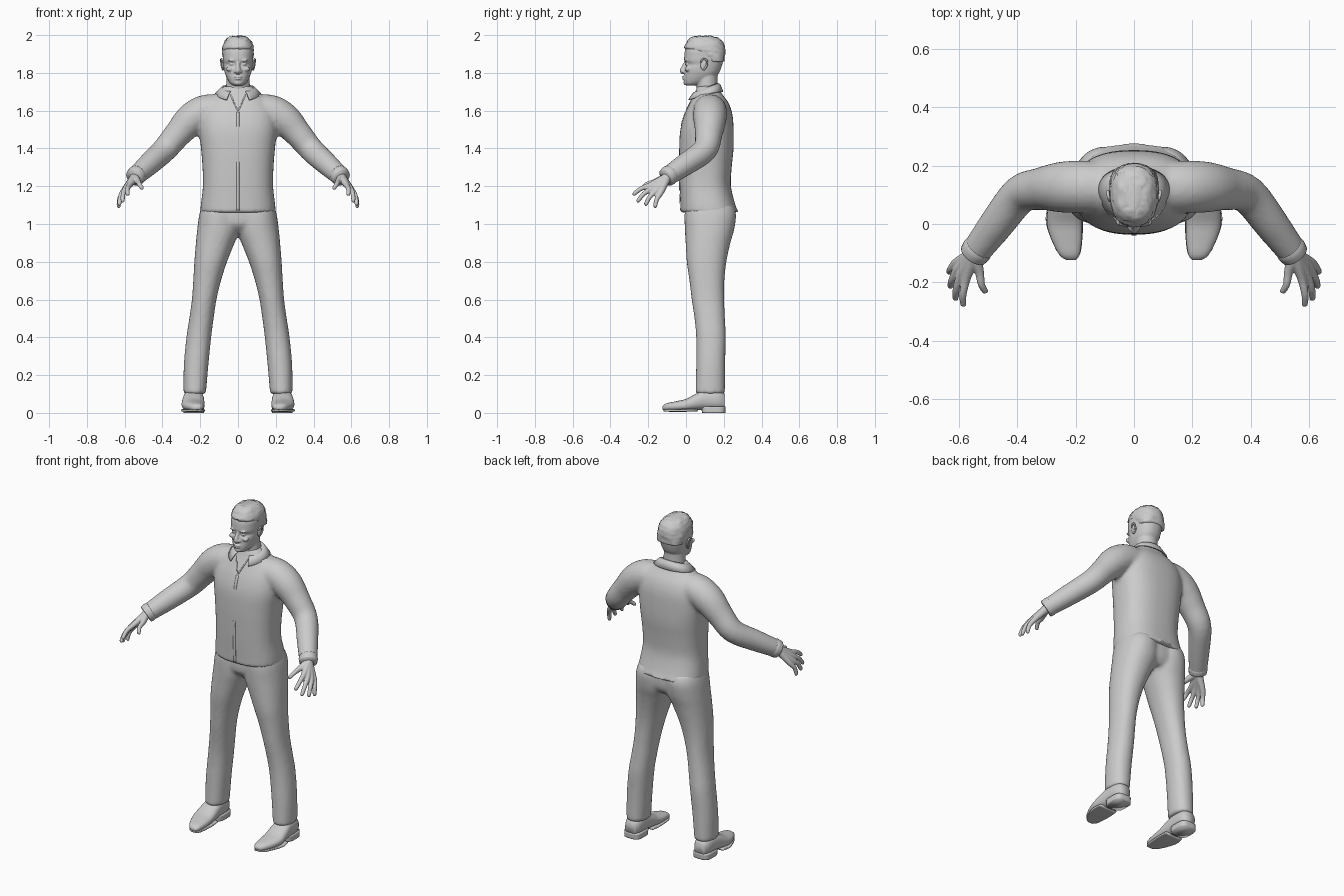
import bpy, bmesh, math, random
from mathutils import Vector

random.seed(4)
if "Cube" in bpy.data.objects:
    bpy.data.objects.remove(bpy.data.objects["Cube"])

grey = bpy.data.materials.new("plain grey")
grey.use_nodes = True
grey.diffuse_color = (0.6, 0.6, 0.6, 1)
grey.node_tree.nodes["Principled BSDF"].inputs["Base Color"].default_value = (0.6, 0.6, 0.6, 1)


def finish(name, bm, mirror=False, voxel=0, smooth=0):
    """Turn a bmesh into an object, optionally mirrored and fused into one skin."""
    bmesh.ops.recalc_face_normals(bm, faces=bm.faces)
    me = bpy.data.meshes.new(name)
    bm.to_mesh(me)
    bm.free()
    me.shade_smooth()
    me.materials.append(grey)
    ob = bpy.data.objects.new(name, me)
    bpy.context.collection.objects.link(ob)
    if mirror:
        ob.modifiers.new("mirror", 'MIRROR').use_mirror_merge = False
    if voxel:
        m = ob.modifiers.new("fuse", 'REMESH')
        m.mode = 'VOXEL'
        m.voxel_size = voxel
        m.use_smooth_shade = True
    if smooth:
        m = ob.modifiers.new("soften", 'SMOOTH')
        m.factor, m.iterations = 0.5, smooth
    return ob


def spline(rows, steps):
    """Catmull-Rom interpolation of rows of numbers."""
    rows = [Vector(r) for r in rows]
    out = []
    for i in range(len(rows) - 1):
        b, c = rows[i], rows[i + 1]
        a = rows[max(i - 1, 0)]
        d = rows[min(i + 2, len(rows) - 1)]
        for k in range(steps):
            t = k / steps
            out.append(b + ((c - a) * t + (2*a - 5*b + 4*c - d) * t**2 + (3*b - a - 3*c + d) * t**3) / 2)
    return out + [rows[-1]]


def skin(bm, rings, closed=True):
    """Bridge rings of points with quads and cap the ends."""
    vs = [[bm.verts.new(p) for p in ring] for ring in rings]
    n = len(vs[0])
    for a, b in zip(vs, vs[1:]):
        for j in range(n if closed else n - 1):
            k = (j + 1) % n
            bm.faces.new((a[j], a[k], b[k], b[j]))
    if closed:
        bm.faces.new(vs[0])
        bm.faces.new(vs[-1])


def loft(bm, rows, power=2.3, axis='Z', n=40, steps=4):
    """Rows are (position, x0, x1, other0, other1): extents of each cross-section."""
    def se(v):
        return math.copysign(abs(v) ** (2 / power), v)
    rings = []
    for t, x0, x1, b0, b1 in spline(rows, steps):
        ring = []
        for j in range(n):
            a = math.tau * j / n
            x = (x0 + x1) / 2 + (x1 - x0) / 2 * se(math.cos(a))
            b = (b0 + b1) / 2 + (b1 - b0) / 2 * se(math.sin(a))
            ring.append((x, b, t) if axis == 'Z' else (x, t, b))
        rings.append(ring)
    skin(bm, rings)


def centred(rows):
    return [(z, -w, w, f, b) for z, w, f, b in rows]


def tube(bm, pts, n=20, steps=4):
    """Round tube along (x, y, z, radius) points."""
    path = spline(pts, steps)
    rings = []
    for i, p in enumerate(path):
        d = (path[min(i + 1, len(path) - 1)] - path[max(i - 1, 0)]).to_3d()
        q = d.to_track_quat('Z', 'Y')
        rings.append([p.to_3d() + q @ Vector((math.cos(math.tau * j / n), math.sin(math.tau * j / n), 0)) * p[3]
                      for j in range(n)])
    skin(bm, rings)


def blob(bm, centre, size):
    r = bmesh.ops.create_uvsphere(bm, u_segments=20, v_segments=12, radius=1)
    for v in r["verts"]:
        v.co = Vector(c + s * q for c, s, q in zip(centre, size, v.co))


# Jacket: body and sleeves fused
bm = bmesh.new()
loft(bm, centred([(1.06, .2, -.03, .28), (1.1, .197, -.03, .262), (1.2, .186, -.034, .238),
                  (1.3, .188, -.036, .242), (1.4, .196, -.036, .252), (1.5, .206, -.03, .252),
                  (1.58, .2, -.008, .246), (1.64, .17, .02, .226), (1.69, .115, .045, .19),
                  (1.73, .075, .06, .168)]), 2.5)
for s in (1, -1):
    tube(bm, [(s * x, y, z, r) for x, y, z, r in
              [(.1, .125, 1.6, .088), (.18, .127, 1.592, .09), (.25, .126, 1.55, .087), (.32, .12, 1.475, .073),
               (.39, .1, 1.392, .066), (.47, 0, 1.318, .06), (.545, -.1, 1.25, .05)]])
jacket = finish("jacket", bm, voxel=.011, smooth=4)

# Sleeve cuffs
bm = bmesh.new()
tube(bm, [(.53, -.08, 1.264, .051), (.538, -.09, 1.257, .053), (.549, -.105, 1.246, .05)])
finish("sleeve_cuffs", bm, mirror=True)

# Collar: folded strip round the neck, open at the front
bm = bmesh.new()
rings = []
for i in range(41):
    a = math.radians(-150 + 7.5 * i)
    s, c = math.sin(a), math.cos(a)
    front = (1 - c) / 2
    inner = Vector((.07 * s, .11 + .06 * c, 1.745 - .045 * front))
    outer = Vector((.12 * s, .115 + (.1 - .02 * c) * c, 1.70 - .05 * front ** 2))
    fold = inner.lerp(outer, .4) + Vector((0, 0, .01))
    rings.append([inner - Vector((0, 0, .03)), inner, fold, outer])
skin(bm, rings, closed=False)
collar = finish("collar", bm)
m = collar.modifiers.new("thickness", 'SOLIDIFY')
m.thickness, m.offset = .006, 0


def strip(name, a, b, width, mirror=False):
    """Thin plate that hugs the jacket."""
    a, b = Vector(a), Vector(b)
    side = Vector((width / 2, 0, 0))
    bm = bmesh.new()
    skin(bm, [[a.lerp(b, t / 30) - side, a.lerp(b, t / 30) + side] for t in range(31)], closed=False)
    ob = finish(name, bm, mirror)
    m = ob.modifiers.new("hug", 'SHRINKWRAP')
    m.target, m.offset = jacket, .002
    m = ob.modifiers.new("thickness", 'SOLIDIFY')
    m.thickness, m.offset = .002, 0


strip("front_placket", (0, -.05, 1.065), (0, -.02, 1.6), .016)
strip("neckline_edges", (.003, -.01, 1.605), (.04, .03, 1.69), .006, True)

# Trousers: both legs and the seat fused
bm = bmesh.new()
loft(bm, [(.1, .17, .288, .05, .206), (.25, .157, .287, .054, .207), (.4, .142, .273, .054, .211),
          (.5, .129, .258, .045, .206), (.6, .114, .244, .03, .202), (.7, .09, .237, .018, .203),
          (.8, .058, .231, .004, .214), (.9, .018, .223, -.002, .235), (.97, -.01, .216, -.006, .255),
          (1.05, -.01, .205, -.008, .265), (1.1, -.01, .19, 0, .25)], 2.2)
loft(bm, [(.95, -.09, .09, .05, .22), (1, -.19, .19, .0, .25), (1.1, -.19, .19, 0, .25)])
finish("trousers", bm, mirror=True, voxel=.011, smooth=4)

# Shoes, with soles and heel blocks
bm = bmesh.new()
loft(bm, [(-.124, .2, .23, .018, .035), (-.105, .186, .256, .012, .05), (-.05, .178, .284, .01, .062),
          (0, .177, .298, .01, .074), (.05, .178, .296, .013, .1), (.1, .181, .29, .016, .122),
          (.17, .184, .284, .015, .122), (.205, .2, .268, .02, .1)], 2.4, 'Y', 28)
finish("shoes", bm, mirror=True)
bm = bmesh.new()
loft(bm, [(-.12, .196, .235, .008, .02), (-.09, .181, .266, .006, .02), (0, .174, .301, .006, .02),
          (.06, .178, .296, .008, .022)], 5, 'Y', 28)
finish("soles", bm, mirror=True)
bm = bmesh.new()
loft(bm, [(0, .18, .288, .085, .208), (.034, .18, .288, .08, .21)], 3.5)
finish("heels", bm, mirror=True)

# Hands: palm rays and fingers fused
bm = bmesh.new()
wrist = Vector((.548, -.1, 1.247))
digits = [((.575, -.19, 1.205), (.585, -.282, 1.155)), ((.594, -.178, 1.19), (.612, -.26, 1.118)),
          ((.605, -.157, 1.177), (.63, -.217, 1.1)), ((.61, -.134, 1.165), (.634, -.166, 1.088)),
          ((.528, -.168, 1.222), (.507, -.236, 1.188))]
for knuckle, tip in digits:
    k, t = Vector(knuckle), Vector(tip)
    mid = k.lerp(t, .5) + Vector((.005, -.004, .006))
    tube(bm, [(*wrist, .024), (*wrist.lerp(k, .5), .02), (*k, .0155), (*mid, .0125), (*k.lerp(t, .93), .0105),
              (*t, .005)], 14)
finish("hands", bm, mirror=True, voxel=.004, smooth=3)

# Head: skull, neck and facial features fused
bm = bmesh.new()
loft(bm, centred([(1.733, .024, .002, .05), (1.745, .042, -.008, .1), (1.77, .058, -.011, .15),
                  (1.8, .07, -.008, .175), (1.825, .075, -.008, .186), (1.845, .077, .002, .192),
                  (1.865, .08, -.009, .197), (1.89, .081, -.009, .2), (1.92, .081, -.005, .202),
                  (1.96, .069, .012, .188), (1.985, .045, .035, .155)]))
loft(bm, centred([(1.64, .075, .05, .18), (1.72, .064, .055, .168), (1.8, .06, .05, .168)]), 2)
tube(bm, [(0, .002, 1.86, .01), (0, -.013, 1.83, .011), (0, -.021, 1.812, .013), (0, -.012, 1.798, .009)])
for s in (1, -1):
    blob(bm, (s * .014, -.012, 1.807), (.009, .012, .008))   # nostrils
    blob(bm, (s * .031, -.001, 1.866), (.022, .009, .006))   # brows
    blob(bm, (s * .031, .006, 1.846), (.014, .01, .007))     # eyelids
    blob(bm, (s * .045, .008, 1.82), (.018, .015, .013))     # cheekbones
blob(bm, (0, -.011, 1.779), (.023, .011, .0055))             # upper lip
blob(bm, (0, -.01, 1.768), (.02, .011, .0055))               # lower lip
blob(bm, (0, -.001, 1.747), (.02, .013, .012))               # chin
finish("head", bm, voxel=.0045, smooth=2)

# Ears: flat lobe with a raised rim
bm = bmesh.new()
blob(bm, (.079, .094, 1.842), (.008, .018, .028))
tube(bm, [(.082, .078, 1.855, .004), (.087, .09, 1.873, .005), (.09, .11, 1.866, .005),
          (.087, .11, 1.84, .005), (.08, .092, 1.815, .005)], 10)
finish("ears", bm, mirror=True)

# Short cropped hair
bm = bmesh.new()
loft(bm, centred([(1.86, .077, .11, .202), (1.9, .083, .05, .207), (1.93, .083, -.007, .207),
                  (1.96, .075, .004, .196), (1.985, .056, .022, .17), (1.995, .028, .05, .135)]))
for v in bm.verts:
    v.co += Vector(random.uniform(-.0028, .0028) for _ in range(3))
finish("hair", bm)
